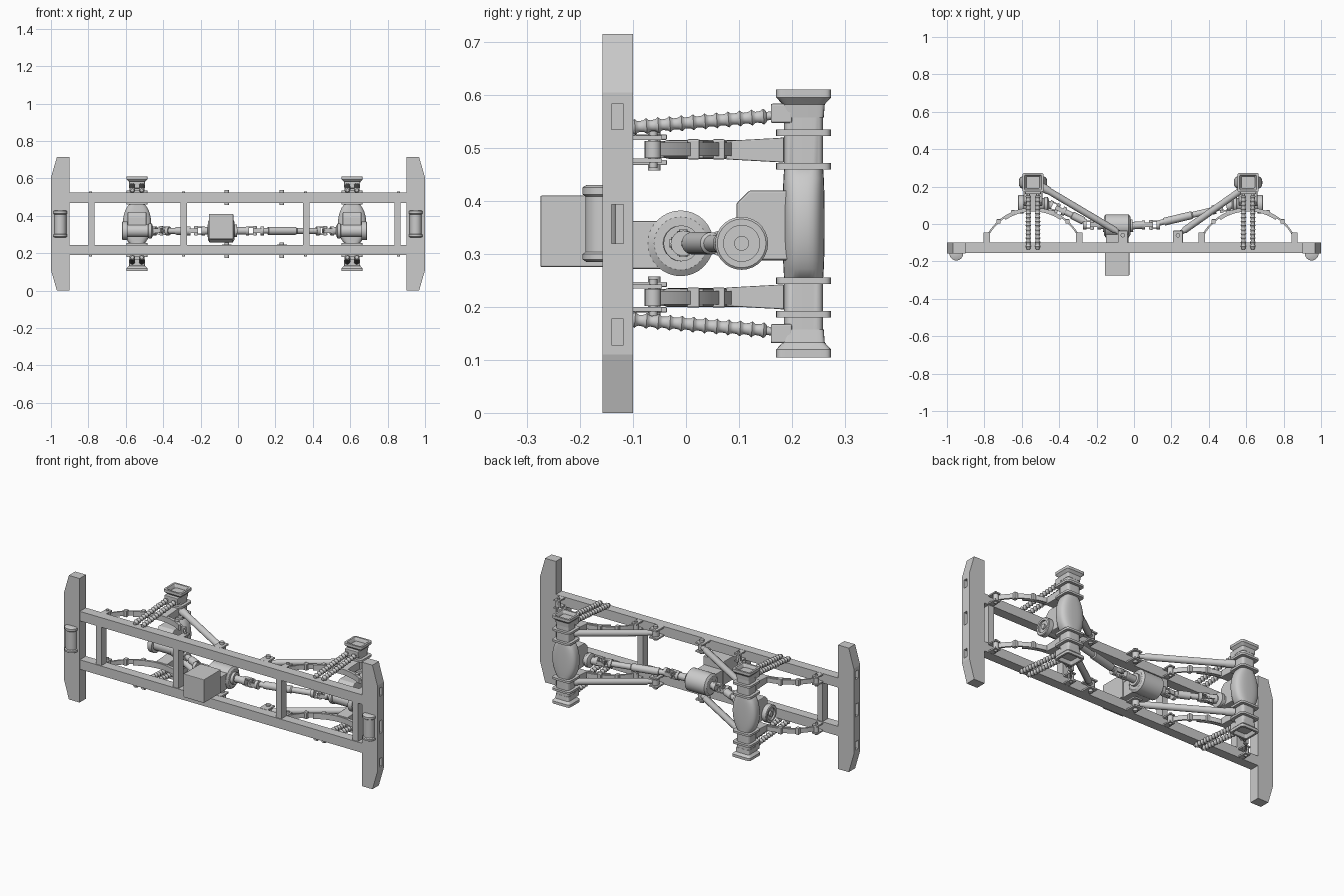
import bpy, bmesh, math
from mathutils import Vector, Matrix

if "Cube" in bpy.data.objects:
    bpy.data.objects.remove(bpy.data.objects["Cube"])

C = 0.3575                     # mid height, everything mirrors about it
AXLES = ((-0.54, -1), (0.61, 1))


def finish(name, bm, smooth=True, bevel=0):
    bmesh.ops.recalc_face_normals(bm, faces=bm.faces)
    me = bpy.data.meshes.new(name)
    bm.to_mesh(me)
    bm.free()
    ob = bpy.data.objects.new(name, me)
    bpy.context.collection.objects.link(ob)
    if bevel:
        m = ob.modifiers.new("bevel", 'BEVEL')
        m.width, m.segments = bevel, 2
    if smooth:
        bpy.ops.object.select_all(action='DESELECT')
        ob.select_set(True)
        bpy.context.view_layer.objects.active = ob
        bpy.ops.object.shade_smooth_by_angle(angle=math.radians(35))
    return ob


def skin(bm, rings, caps=True, loop=False):
    vs = [[bm.verts.new(p) for p in r] for r in rings]
    n = len(vs[0])
    pairs = list(zip(vs, vs[1:])) + ([(vs[-1], vs[0])] if loop else [])
    for a, b in pairs:
        for i in range(n):
            bm.faces.new((a[i], a[(i + 1) % n], b[(i + 1) % n], b[i]))
    if caps and not loop:
        bm.faces.new(vs[0])
        bm.faces.new(vs[-1])


def prism(name, pts, axis, a, b, bevel=0):
    put = {'x': lambda u, v, w: (w, u, v), 'y': lambda u, v, w: (u, w, v),
           'z': lambda u, v, w: (u, v, w)}[axis]
    bm = bmesh.new()
    skin(bm, [[put(u, v, w) for u, v in pts] for w in (a, b)])
    return finish(name, bm, False, bevel)


def box(name, x, y, z, bevel=0):
    return prism(name, [(x[0], y[0]), (x[1], y[0]), (x[1], y[1]), (x[0], y[1])], 'z', *z, bevel)


def lathe(name, p, q, prof, n=20):
    """Turned part from p to q; prof is (fraction, radius)."""
    p, q = Vector(p), Vector(q)
    rot = (q - p).to_track_quat('Z', 'Y')
    bm = bmesh.new()
    skin(bm, [[p + (q - p) * t + rot @ Vector((r * math.cos(k * math.tau / n), r * math.sin(k * math.tau / n), 0))
               for k in range(n)] for t, r in prof])
    return finish(name, bm)


def rod(name, p, q, r, n=16):
    return lathe(name, p, q, [(0, r), (1, r)], n)


def loft(name, cx, cy, secs, power=6, n=32, loop=False):
    """Rounded-square sections (z, half x, half y[, power]) stacked along z."""
    rings = []
    for s in secs:
        e = 2 / (s[3] if len(s) > 3 else power)
        ring = []
        for k in range(n):
            c, d = math.cos(math.tau * (k + .5) / n), math.sin(math.tau * (k + .5) / n)
            ring.append((cx + math.copysign(abs(c) ** e, c) * s[1], cy + math.copysign(abs(d) ** e, d) * s[2], s[0]))
        rings.append(ring)
    bm = bmesh.new()
    skin(bm, rings, loop=loop)
    return finish(name, bm)


def joint(name, at, d):
    """Universal joint: two crossed forks, collars and a cross."""
    at, d = Vector(at), Vector(d).normalized()
    rot = d.to_track_quat('Z', 'Y')
    bm = bmesh.new()
    for s in (-1, 1):
        for t in (-1, 1):
            off = (t * .019, 0, s * .012) if s > 0 else (0, t * .019, s * .012)
            size = (.008, .024, .045) if s > 0 else (.024, .008, .045)
            bmesh.ops.create_cube(bm, size=1, matrix=Matrix.Translation(at) @ rot.to_matrix().to_4x4()
                                  @ Matrix.Translation(off) @ Matrix.Diagonal((*size, 1)))
    finish(name + "_forks", bm, False)
    for s in (-1, 1):
        rod(name + "_collar", at + d * s * .03, at + d * s * .048, .024)
    for v in ((1, 0, 0), (0, 1, 0)):
        w = rot @ Vector(v) * .026
        rod(name + "_cross", at - w, at + w, .008)


# Ladder frame
for s in (-1, 1):
    box("side_rail", (-.91, .91), (-.155, -.10), sorted((C + s * .112, C + s * .167)))
for x in (-.783, -.291, .364, .853):
    box("cross_member", (x - .017, x + .017), (-.15, -.103), (.23, .485))

# Bumpers with side pockets and winch drums
for s in (-1, 1):
    pts = [(.9, 0), (.968, 0), (1, .11), (1, .605), (.968, .715), (.9, .715)]
    bumper = prism("bumper", [(s * u, v) for u, v in pts], 'y', -.158, -.10)
    for lo, hi in ((.535, .583), (.32, .393), (.128, .177)):
        cut = box("pocket_cutter", sorted((s * .97, s * 1.05)), (-.141, -.118), (lo, hi))
        cut.hide_render = True
        cut.hide_set(True)
        m = bumper.modifiers.new("pocket", 'BOOLEAN')
        m.operation, m.object, m.solver = 'DIFFERENCE', cut, 'EXACT'
    lathe("bumper_drum", (s * .95, -.158, .285), (s * .95, -.158, .43),
          [(0, .03), (.03, .037), (.1, .037), (.13, .032), (.85, .032), (.88, .037), (.97, .037), (1, .03)], 24)

# Gearbox
box("gearbox_top", (-.155, -.025), (-.275, -.12), (.275, .41), .003)
box("gearbox_neck", (-.15, -.03), (-.15, 0), (.272, .362), .003)
lathe("gearbox_drum", (-.16, -.01, .32), (-.02, -.01, .32), [(0, .05), (.06, .062), (.94, .062), (1, .05)], 32)

# Drive shafts
for s, g, a, b, e in ((-1, (-.15, -.01), (-.225, -.005), (-.41, .085), (-.47, .105)),
                      (1, (-.03, -.01), (.09, -.005), (.465, .085), (.54, .105))):
    g, a, b, e = [Vector((u, v, .32)) for u, v in (g, a, b, e)]
    d = (b - a).normalized()
    lathe("output_shaft", g, a - Vector((s * .04, 0, 0)), [(0, .034), (.3, .034), (.3, .02), (1, .02)])
    joint("inner_joint", a, (s, 0, 0))
    p, q = a + d * .035, b - d * .035
    lathe("drive_shaft", p, q, [(0, .015), (.12, .015), (.12, .021), (.6, .021), (.62, .016), (1, .016)])
    joint("outer_joint", b, d)
    rod("pinion_shaft", b + d * .035, e, .02)

for cx, s in AXLES:
    # Axle with swollen differential housing
    ay = .222
    secs = [(C - .235, .04, .037)]
    secs += [(C - .104, .04, .037)]
    for k in range(13):
        t = -1 + k / 6
        w = math.sqrt(max(0, 1 - t * t * .75))
        secs.append((C + t * .103, .01 + .066 * w, .034 + .006 * w, 3))
    secs += [(C + .104, .04, .037), (C + .235, .04, .037)]
    loft("axle_housing", cx, ay, secs)
    prism("differential_case", [(.20, .42), (.12, .42), (.095, .395), (.095, .315), (.12, .288), (.20, .288)],
          'x', cx - .05, cx + .05, .004)
    # Pinion barrel and end cap
    lathe("pinion_barrel", (cx - s * .085, .105, .32), (cx + s * .08, .105, .32),
          [(0, .025), (.04, .04), (.14, .04), (.16, .034), (.82, .034), (.82, .05), (.98, .05), (1, .046),
           (1, .034), (.94, .034), (.94, .014), (1, .014)], 28)

    for m in (-1, 1):
        Z = lambda h: C + m * h
        # Hollow square end cup
        loft("axle_end_cup", cx, ay, [(Z(.20), .041, .038), (Z(.225), .044, .04), (Z(.238), .057, .052),
                                      (Z(.253), .057, .052), (Z(.253), .046, .041), (Z(.236), .036, .032),
                                      (Z(.20), .036, .032)], 10, loop=True)
        # Spring clamps and saddle
        for h in (.108, .171):
            loft("axle_clamp", cx, ay, [(Z(h - .006), .057, .052), (Z(h + .006), .057, .052)], 8)
        prism("spring_saddle", [(.075, Z(.121)), (.185, Z(.115)), (.185, Z(.162)), (.075, Z(.156))],
              'x', cx - .035, cx + .035, .002)
        # Arched leaf spring, two stepped leaves
        R = (.248 ** 2 + .15 ** 2) / .30
        half = math.asin(.248 / R)
        for f, r0, w, th in ((1, R, .013, .010), (.55, R - .009, .016, .012)):
            rings = []
            for k in range(21):
                a = half * f * (k / 10 - 1)
                rings.append([(cx + r * math.sin(a), .088 - R + r * math.cos(a), Z(h))
                              for r, h in ((r0, .14 - w), (r0, .14 + w), (r0 - th, .14 + w), (r0 - th, .14 - w))])
            bm = bmesh.new()
            skin(bm, rings)
            finish("leaf_spring", bm)
        # Spring clips, eyes and hangers
        for e in (-1, 1):
            for f in (.36, .66):
                a = half * f * e
                p = Vector((cx + R * math.sin(a), .083 - R + R * math.cos(a), 0))
                box("spring_clip", (p.x - .011, p.x + .011), (p.y - .012, p.y + .012), sorted((Z(.121), Z(.159))), .003)
            ex = cx + e * .248
            rod("spring_eye", (ex, -.062, Z(.124)), (ex, -.062, Z(.156)), .015)
            rod("hanger_pin", (ex, -.062, Z(.105)), (ex, -.062, Z(.174)), .008)
            for h in (.115, .158):
                box("spring_hanger", (ex - .017, ex + .017), (-.105, -.045), sorted((Z(h), Z(h + .008))))
        # Trailing link with frame bracket
        lx = -.06 if s < 0 else .235
        p, q = Vector((lx, -.058, Z(.14))), Vector((cx + (.045 if s < 0 else -.01), .20, Z(.14)))
        lathe("trailing_link", p, q, [(0, .013), (.08, .013), (.1, .018), (.9, .018), (.92, .022), (1, .022)])
        rod("link_eye", (lx, -.058, Z(.124)), (lx, -.058, Z(.156)), .02)
        rod("link_pin", (lx, -.06, Z(.10)), (lx, -.06, Z(.182)), .012)
        for h in (.11, .158):
            box("link_bracket", (lx - .026, lx + .026), (-.105, -.036), sorted((Z(h), Z(h + .01))), .002)
        # Paired ribbed dampers and their lower mount
        box("damper_mount", (cx - .042, cx + .042), (.16, .20), sorted((Z(.19), Z(.226))), .003)
        for dx in (-.025, .025):
            prof, n = [(0, .009)], 13
            for k in range(n):
                prof += [((k + .1) / n, .0105), ((k + .5) / n, .0115), ((k + .75) / n, .0155), ((k + .95) / n, .0115)]
            lathe("ribbed_damper", (cx + dx, -.135, Z(.179)), (cx + dx, .152, Z(.202)), prof + [(1, .009)], 14)
            rod("damper_rod", (cx + dx, .14, Z(.2015)), (cx + dx, .18, Z(.205)), .008, 12)
